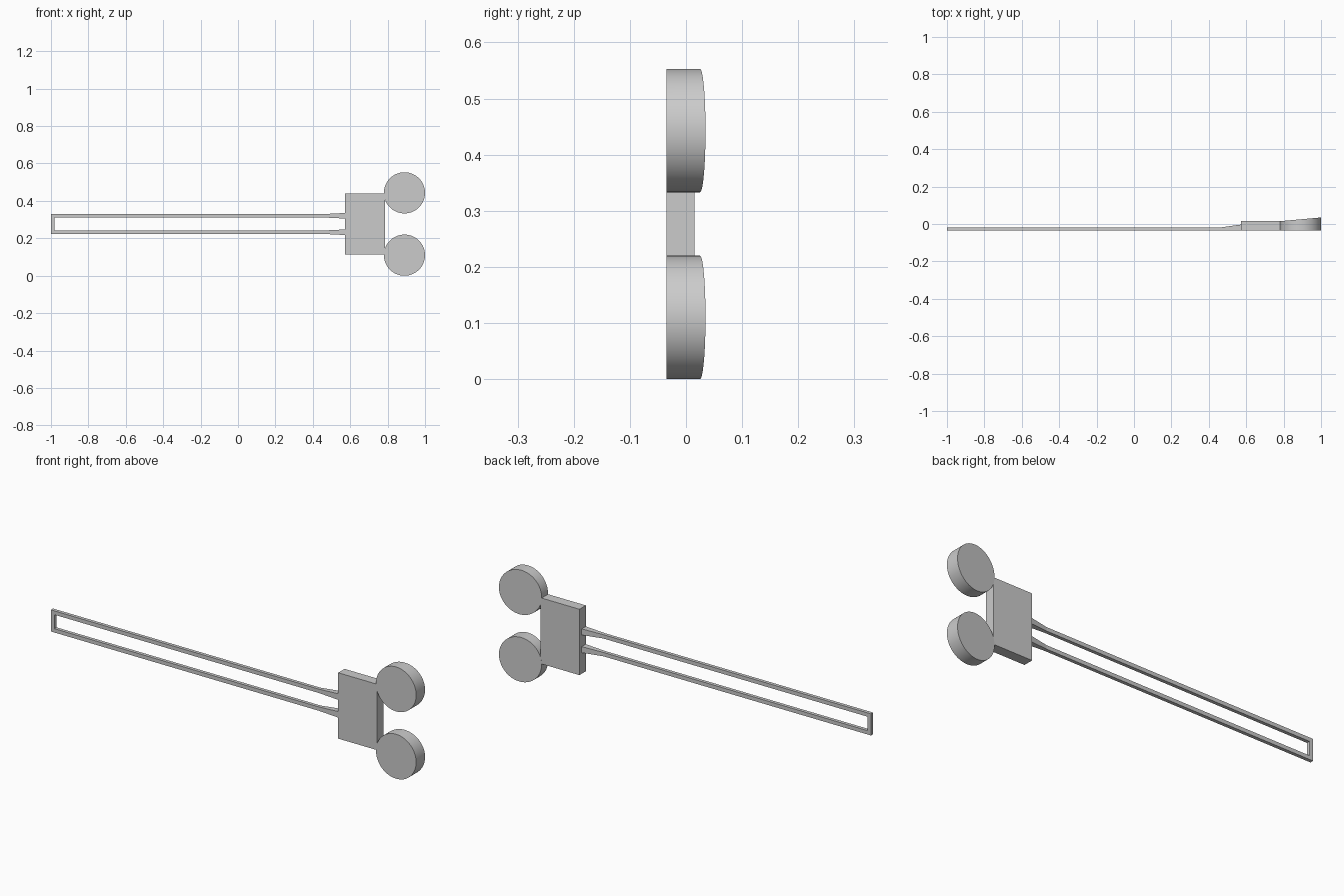
import bpy, bmesh
from mathutils import Vector

if "Cube" in bpy.data.objects:
    bpy.data.objects.remove(bpy.data.objects["Cube"])

FRONT = -0.035   # shared flat front plane
MID = 0.2765     # mirror height

grey = bpy.data.materials.new("plain_grey")
grey.use_nodes = True
colour = (0.6, 0.6, 0.6, 1)
grey.diffuse_color = colour
grey.node_tree.nodes["Principled BSDF"].inputs["Base Color"].default_value = colour


def finish(bm, name):
    bmesh.ops.recalc_face_normals(bm, faces=bm.faces)
    mesh = bpy.data.meshes.new(name)
    bm.to_mesh(mesh)
    bm.free()
    mesh.materials.append(grey)
    ob = bpy.data.objects.new(name, mesh)
    bpy.context.collection.objects.link(ob)
    return ob


def loft(name, sections):
    """Join rectangular sections (x, back y, low z, high z) along x."""
    bm = bmesh.new()
    rings = [[bm.verts.new(p) for p in ((x, FRONT, lo), (x, back, lo), (x, back, hi), (x, FRONT, hi))]
             for x, back, lo, hi in sections]
    for a, b in zip(rings, rings[1:]):
        for i in range(4):
            j = (i + 1) % 4
            bm.faces.new((a[i], a[j], b[j], b[i]))
    bm.faces.new(rings[0])
    bm.faces.new(rings[-1])
    return finish(bm, name)


def disc(name, z):
    """Round pad whose back face slopes outward along x."""
    bm = bmesh.new()
    bmesh.ops.create_cone(bm, cap_ends=True, segments=64, radius1=0.11, radius2=0.11, depth=2)
    for v in bm.verts:
        x, up, side = v.co
        x += 0.89
        back = 0.015 + (x - 0.78) * 0.09
        v.co = Vector((x, back if side > 0 else FRONT, z + up))
    ob = finish(bm, name)
    bpy.ops.object.select_all(action="DESELECT")
    ob.select_set(True)
    bpy.context.view_layer.objects.active = ob
    bpy.ops.object.shade_smooth_by_angle(angle=0.6)


# Body block and the bar closing the far end of the rails
loft("body", [(0.573, 0.015, MID - 0.163, MID + 0.163), (0.786, 0.015, MID - 0.163, MID + 0.163)])
loft("end_bar", [(-1, -0.018, MID - 0.0345, MID + 0.0345), (-0.981, -0.018, MID - 0.0345, MID + 0.0345)])

# Mirrored rails, flaring into the body, and mirrored discs
for side, label in ((1, "upper"), (-1, "lower")):
    sections = []
    for x, back, inner, outer in ((-1, -0.018, 0.0345, 0.0535), (0.465, -0.018, 0.0345, 0.0535),
                                  (0.573, -0.003, 0.029, 0.059)):
        lo, hi = sorted((MID + side * inner, MID + side * outer))
        sections.append((x, back, lo, hi))
    loft(label + "_rail", sections)
    disc(label + "_disc", MID + side * 0.1665)
